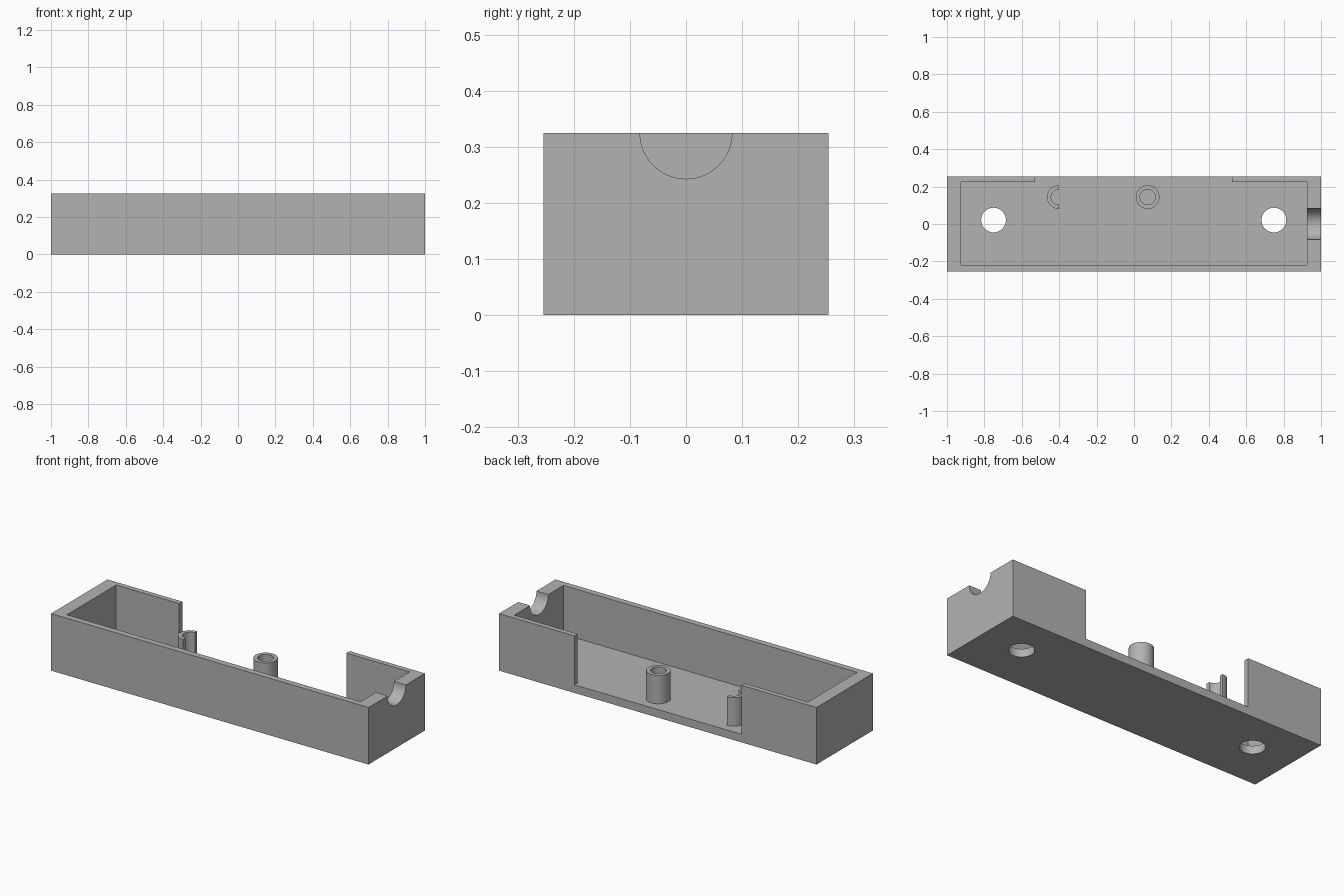
import bpy, bmesh, math
from mathutils import Matrix

if "Cube" in bpy.data.objects:
    bpy.data.objects.remove(bpy.data.objects["Cube"])

HX, HY, H = 1.0, 0.254, 0.325      # outer half sizes and height
FLOOR, POST_TOP = 0.046, 0.208

grey = bpy.data.materials.new("plain grey")
grey.diffuse_color = (0.45, 0.45, 0.45, 1)
grey.use_nodes = True
grey.node_tree.nodes["Principled BSDF"].inputs["Base Color"].default_value = grey.diffuse_color


def finish(name, bm, helper=False):
    mesh = bpy.data.meshes.new(name)
    bm.to_mesh(mesh)
    bm.free()
    mesh.materials.append(grey)
    ob = bpy.data.objects.new(name, mesh)
    bpy.context.collection.objects.link(ob)
    ob.hide_render = helper
    if helper:
        ob.hide_set(True)
    return ob


def box(name, x0, x1, y0, y1, z0, z1, helper=False):
    bm = bmesh.new()
    m = Matrix.Translation(((x0 + x1) / 2, (y0 + y1) / 2, (z0 + z1) / 2)) \
        @ Matrix.Diagonal((x1 - x0, y1 - y0, z1 - z0, 1))
    bmesh.ops.create_cube(bm, size=1, matrix=m)
    return finish(name, bm, helper)


def cylinder(name, r, depth, centre, along_x=False, helper=False):
    bm = bmesh.new()
    m = Matrix.Translation(centre)
    if along_x:
        m = m @ Matrix.Rotation(math.pi / 2, 4, 'Y')
    bmesh.ops.create_cone(bm, cap_ends=True, segments=64, radius1=r,
                          radius2=r, depth=depth, matrix=m)
    return finish(name, bm, helper)


def cut(ob, cutter):
    mod = ob.modifiers.new(cutter.name, 'BOOLEAN')
    mod.operation, mod.solver, mod.object = 'DIFFERENCE', 'EXACT', cutter


def smooth(ob):
    bpy.ops.object.select_all(action='DESELECT')
    bpy.context.view_layer.objects.active = ob
    ob.select_set(True)
    for mod in list(ob.modifiers):
        bpy.ops.object.modifier_apply(modifier=mod.name)
    bpy.ops.object.shade_smooth_by_angle(angle=math.radians(30))


# Open tray: hollow, gap in the back wall, cable slot, two screw holes
tray = box("tray", -HX, HX, -HY, HY, 0, H)
cut(tray, box("hollow_cutter", -0.925, 0.925, -0.219, 0.225, FLOOR, 1, True))
cut(tray, box("back_gap_cutter", -0.528, 0.525, 0.1, 0.4, FLOOR, 1, True))
cut(tray, cylinder("cable_slot_cutter", 0.082, 0.3, (1, 0, H), True, True))
for x in (-0.751, 0.748):
    cut(tray, cylinder("screw_hole_cutter", 0.066, 0.3, (x, 0.021, 0), helper=True))
smooth(tray)


# Hollow posts standing on the floor
def post(name, x, y):
    ob = cylinder(name, 0.063, POST_TOP - FLOOR, (x, y, (POST_TOP + FLOOR) / 2))
    cut(ob, cylinder(name + "_bore_cutter", 0.041, 1, (x, y, 0.2), helper=True))
    return ob


smooth(post("round_post", 0.073, 0.144))
half = post("half_post", -0.402, 0.144)
cut(half, box("half_cutter", -0.402, 0, 0, 0.3, -0.1, 0.5, True))
smooth(half)
